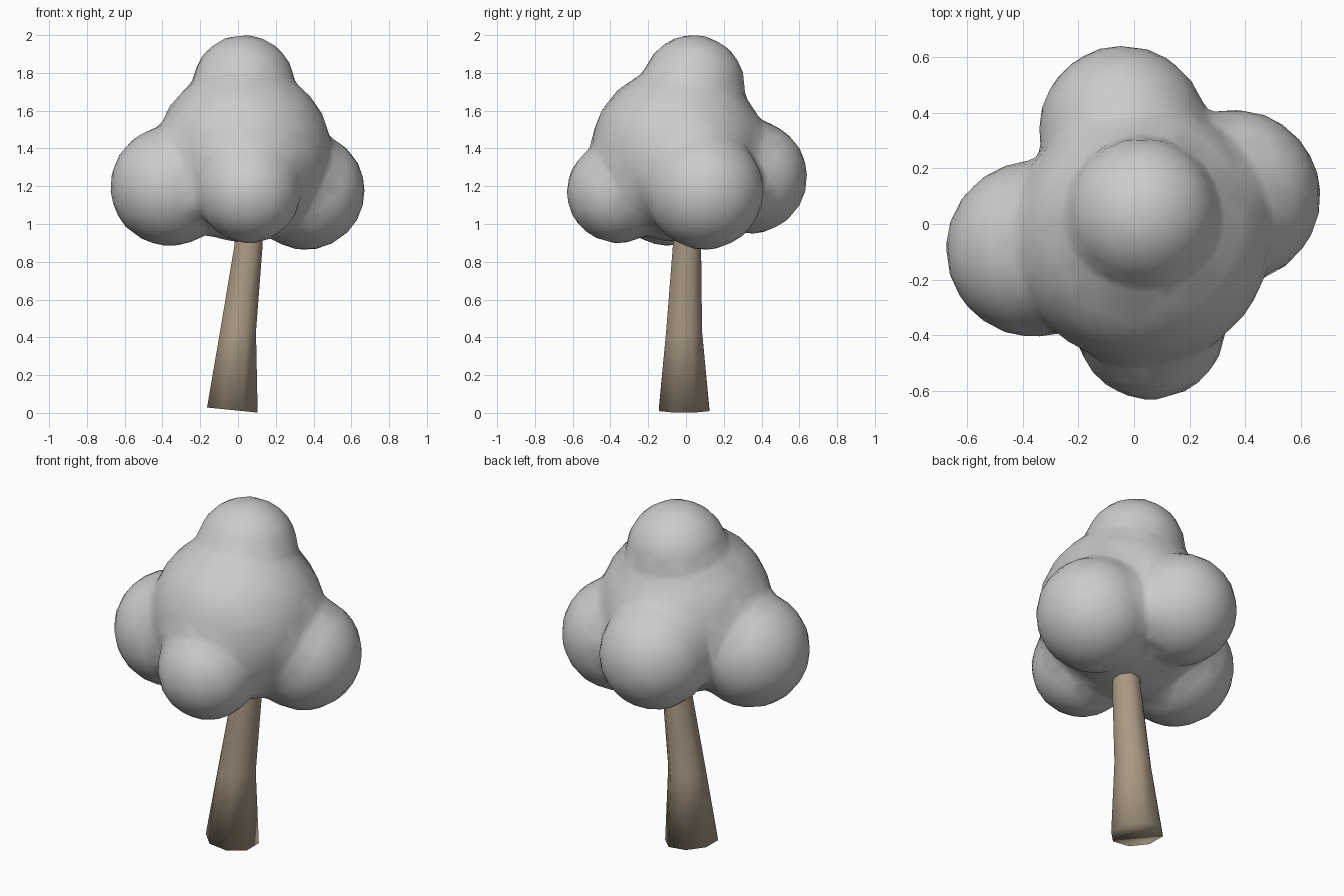
import bpy, bmesh, math
from mathutils import Matrix, Vector

if "Cube" in bpy.data.objects:
    bpy.data.objects.remove(bpy.data.objects["Cube"])


def make_object(name, bm):
    mesh = bpy.data.meshes.new(name)
    for f in bm.faces:
        f.smooth = True
    bm.to_mesh(mesh)
    bm.free()
    obj = bpy.data.objects.new(name, mesh)
    bpy.context.collection.objects.link(obj)
    return obj


# Foliage: overlapping balls (x, y, z, radius) fused into one soft crown
balls = [
    (0.03, -0.04, 1.37, 0.47),    # core
    (0.03, 0.04, 1.73, 0.275),    # top
    (-0.36, -0.09, 1.20, 0.32),   # left
    (0.36, 0.10, 1.175, 0.315),   # right
    (0.06, -0.36, 1.17, 0.275),   # front
    (-0.04, 0.34, 1.25, 0.305),   # back
]
bm = bmesh.new()
for x, y, z, r in balls:
    bmesh.ops.create_icosphere(bm, subdivisions=3, radius=r,
                               matrix=Matrix.Translation((x, y, z)))
foliage = make_object("foliage", bm)

remesh = foliage.modifiers.new("fuse", 'REMESH')
remesh.mode = 'VOXEL'
remesh.voxel_size = 0.03
remesh.use_smooth_shade = True
soften = foliage.modifiers.new("soften", 'SMOOTH')
soften.factor = 0.5
soften.iterations = 6
reduce = foliage.modifiers.new("low_poly", 'DECIMATE')
reduce.ratio = 0.12

# Trunk: tapered, leaning eight-sided rings (x, y, z, radius, tilt)
SIDES = 8
rings = [
    (-0.03, -0.01, 0.015, 0.145, -0.1),
    (0.0, -0.01, 0.43, 0.103, 0.0),
    (0.055, 0.005, 0.88, 0.081, 0.0),
    (0.07, 0.01, 1.15, 0.07, 0.0),
]
bm = bmesh.new()
loops = []
for x, y, z, r, tilt in rings:
    loop = []
    for i in range(SIDES):
        a = 2 * math.pi * (i + 0.5) / SIDES
        dx, dy = r * math.cos(a), r * math.sin(a)
        loop.append(bm.verts.new((x + dx, y + dy, z + tilt * dx)))
    loops.append(loop)
for lower, upper in zip(loops, loops[1:]):
    for i in range(SIDES):
        j = (i + 1) % SIDES
        bm.faces.new((lower[i], lower[j], upper[j], upper[i]))
bm.faces.new(loops[0][::-1])
bm.faces.new(loops[-1])
trunk = make_object("trunk", bm)

bark = bpy.data.materials.new("bark")
bark.diffuse_color = (0.40, 0.32, 0.23, 1.0)
bark.use_nodes = True
bark.node_tree.nodes["Principled BSDF"].inputs["Base Color"].default_value = bark.diffuse_color
trunk.data.materials.append(bark)
